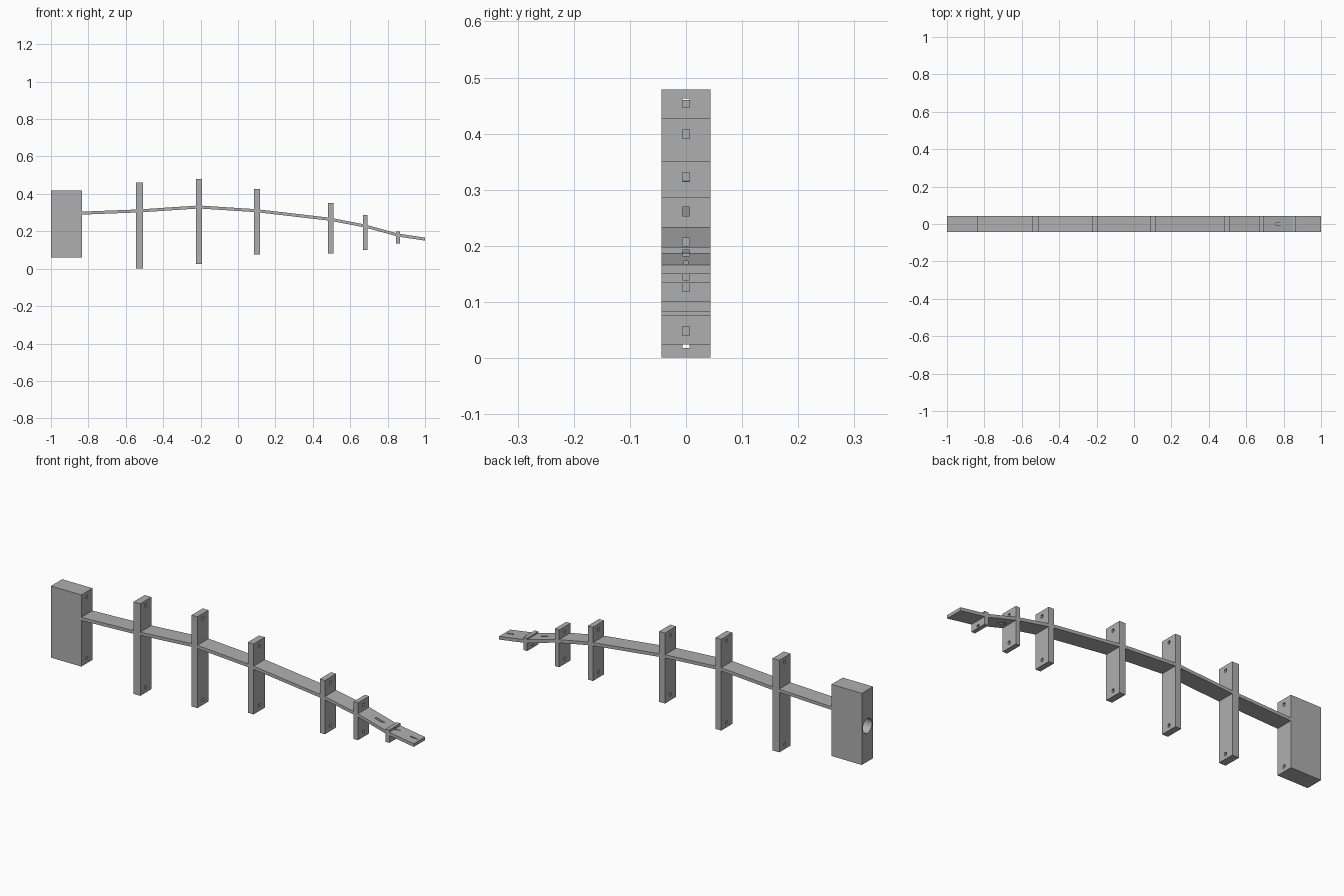
import bpy, bmesh
from mathutils import Matrix, Vector

cube = bpy.data.objects.get("Cube")
if cube:
    bpy.data.objects.remove(cube, do_unlink=True)

HALF = 0.044          # half depth of every part
THICK = 0.016         # spine thickness

grey = bpy.data.materials.new("matte grey")
grey.use_nodes = True
GREY = (0.43, 0.43, 0.43, 1)
grey.diffuse_color = GREY
grey.node_tree.nodes["Principled BSDF"].inputs["Base Color"].default_value = GREY


def finish(name, bm):
    bmesh.ops.recalc_face_normals(bm, faces=bm.faces)
    mesh = bpy.data.meshes.new(name)
    bm.to_mesh(mesh)
    bm.free()
    mesh.materials.append(grey)
    obj = bpy.data.objects.new(name, mesh)
    bpy.context.collection.objects.link(obj)
    return obj


def add_box(bm, x0, x1, y0, y1, z0, z1):
    size = Matrix.Diagonal((x1 - x0, y1 - y0, z1 - z0, 1))
    centre = Matrix.Translation(((x0 + x1) / 2, (y0 + y1) / 2, (z0 + z1) / 2))
    bmesh.ops.create_cube(bm, size=1, matrix=centre @ size)


def box(name, x0, x1, z0, z1):
    bm = bmesh.new()
    add_box(bm, x0, x1, -HALF, HALF, z0, z1)
    return finish(name, bm)


def tunnels(name, spans):
    """Square tunnels along x: (x0, x1, z centre, width, height)."""
    bm = bmesh.new()
    for x0, x1, z, w, h in spans:
        add_box(bm, x0, x1, -w / 2, w / 2, z - h / 2, z + h / 2)
    return finish(name, bm)


def cut(obj, cutter):
    cutter.hide_render = True
    mod = obj.modifiers.new("holes", "BOOLEAN")
    mod.operation = "DIFFERENCE"
    mod.solver = "EXACT"
    mod.object = cutter
    bpy.context.view_layer.objects.active = obj
    bpy.ops.object.modifier_apply(modifier=mod.name)
    bpy.data.objects.remove(cutter, do_unlink=True)


# Base block: two cord holes and a round socket in its outer end
block = box("base_block", -1, -0.833, 0.06, 0.417)
cut(block, tunnels("cord_cutter", [(-0.88, -0.8, z, 0.013, 0.016) for z in (0.085, 0.39)]))
bm = bmesh.new()
turn = Matrix.Translation((-0.96, 0, 0.238)) @ Matrix.Rotation(1.5707963, 4, "Y")
bmesh.ops.create_cone(bm, cap_ends=True, segments=32, radius1=0.036, radius2=0.036,
                      depth=0.16, matrix=turn)
cut(block, finish("socket_cutter", bm))
for face in block.data.polygons:
    n = face.normal
    face.use_smooth = max(abs(n.y), abs(n.z)) < 0.999 and abs(n.x) < 0.01

# Flexible spine: a bent strip of constant thickness
path = [(-0.84, 0.297), (-0.527, 0.309), (-0.209, 0.33), (0.1, 0.31),
        (0.496, 0.264), (0.68, 0.228), (0.855, 0.18), (1, 0.158)]
bm = bmesh.new()
rings = []
for x, z in path:
    rings.append([bm.verts.new((x, y, z + h)) for y, h in
                  ((-HALF, -THICK / 2), (HALF, -THICK / 2), (HALF, THICK / 2), (-HALF, THICK / 2))])
for a, b in zip(rings, rings[1:]):
    for i in range(4):
        j = (i + 1) % 4
        bm.faces.new((a[i], a[j], b[j], b[i]))
bm.faces.new(rings[0])
bm.faces.new(rings[-1])
spine = finish("spine", bm)
# Cord tunnels leave the sloping spine as long slots
cut(spine, tunnels("slot_cutter", [(0.69, 0.84, 0.207, 0.012, 0.014),
                                   (0.862, 0.9, 0.187, 0.012, 0.01),
                                   (0.9, 1.05, 0.17, 0.007, 0.007)]))

# Ribs: x range, z range, inset of the cord holes from each end
ribs = [(-0.545, -0.508, 0.001, 0.46, 0.025),
        (-0.225, -0.193, 0.024, 0.479, 0.024),
        (0.085, 0.117, 0.076, 0.427, 0.028),
        (0.482, 0.51, 0.082, 0.35, 0.027),
        (0.668, 0.692, 0.101, 0.287, 0.026),
        (0.845, 0.865, 0.134, 0.198, 0.011)]
for i, (x0, x1, z0, z1, inset) in enumerate(ribs, 1):
    rib = box(f"rib_{i}", x0, x1, z0, z1)
    height = 0.011 if inset < 0.02 else 0.016
    cut(rib, tunnels("hole_cutter", [(x0 - 0.02, x1 + 0.02, z, 0.013, height)
                                     for z in (z0 + inset, z1 - inset)]))
